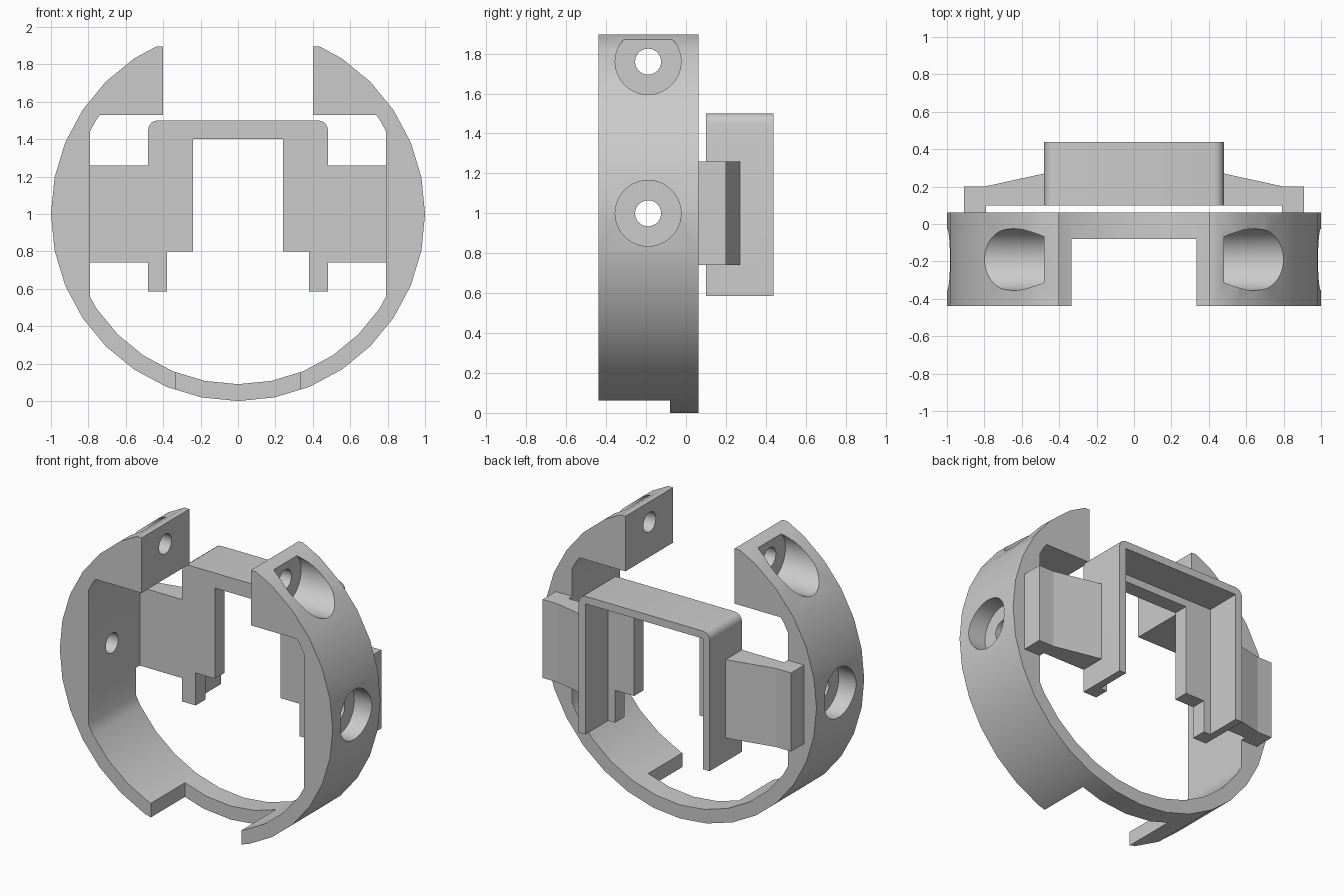
import bpy, bmesh, math
from mathutils import Vector

if "Cube" in bpy.data.objects:
    bpy.data.objects.remove(bpy.data.objects["Cube"], do_unlink=True)

grey = bpy.data.materials.new("light_grey")
grey.use_nodes = True
COLOUR = (0.6, 0.6, 0.6, 1)
grey.diffuse_color = COLOUR
grey.node_tree.nodes["Principled BSDF"].inputs["Base Color"].default_value = COLOUR


def extrude(name, points, axis, start, end):
    """Extrude a closed profile along y (x,z points) or z (x,y points)."""
    if axis == "y":
        place = lambda a, b: (a, start, b)
        step = Vector((0, end - start, 0))
    else:
        place = lambda a, b: (a, b, start)
        step = Vector((0, 0, end - start))
    bm = bmesh.new()
    face = bm.faces.new([bm.verts.new(place(a, b)) for a, b in points])
    moved = bmesh.ops.extrude_face_region(bm, geom=[face], use_keep_orig=True)["geom"]
    bmesh.ops.translate(bm, vec=step, verts=[g for g in moved if isinstance(g, bmesh.types.BMVert)])
    bmesh.ops.recalc_face_normals(bm, faces=bm.faces)
    mesh = bpy.data.meshes.new(name)
    bm.to_mesh(mesh)
    bm.free()
    mesh.materials.append(grey)
    obj = bpy.data.objects.new(name, mesh)
    bpy.context.collection.objects.link(obj)
    return obj


def activate(obj):
    bpy.ops.object.select_all(action="DESELECT")
    obj.select_set(True)
    bpy.context.view_layer.objects.active = obj


def cut(obj, cutter):
    cutter.hide_render = True
    activate(obj)
    mod = obj.modifiers.new("cut", "BOOLEAN")
    mod.operation = "DIFFERENCE"
    mod.solver = "EXACT"
    mod.object = cutter
    bpy.ops.object.modifier_apply(modifier=mod.name)
    bpy.data.objects.remove(cutter, do_unlink=True)


def box(x, y0, y1, z0, z1):
    return extrude("cutter", [(-x, z0), (x, z0), (x, z1), (-x, z1)], "y", y0, y1)


def bore(side, x0, x1, z, radius):
    bpy.ops.mesh.primitive_cylinder_add(
        vertices=48, radius=radius, depth=x1 - x0,
        location=(side * (x0 + x1) / 2, BORE_Y, z), rotation=(0, math.pi / 2, 0))
    cutter = bpy.context.object
    cutter.data.materials.append(grey)
    return cutter


def finish(obj):
    activate(obj)
    bpy.ops.object.shade_smooth_by_angle(angle=math.radians(30))


def mirrored(half):
    """Close a right-hand outline with its reflection in x."""
    return half + [(-x, z) for x, z in reversed(half) if x > 1e-6]


def ring_point(radius, k):
    a = 2 * math.pi * k / 32
    return radius * math.sin(a), 1 - radius * math.cos(a)


FRONT, BACK = -0.4375, 0.4375
RING_BACK, BORE_Y = 0.0625, -0.19
R_IN = 0.91

# Open ring with flat inner sides and two solid end blocks
outer = [ring_point(1, k) for k in range(14)] + [(0.437, 1.895), (0.4, 1.895)]
inner = [(0.4, 1.53), (0.737, 1.53), ring_point(R_IN, 11), (0.79, 1.444), (0.79, 0.556)]
inner += [ring_point(R_IN, k) for k in range(5, 0, -1)]
right = outer + inner
left_inner = [(-x, z) for x, z in reversed(inner)]
left_outer = [(-x, z) for x, z in reversed(outer[1:])]
outline = right + [(0, 1 - R_IN)] + left_inner + left_outer
ring = extrude("ring_band", outline, "y", FRONT, RING_BACK)

# Bottom notch and counterbored screw holes
cut(ring, box(0.333, -0.6, -0.08, -0.2, 0.3))
for side in (-1, 1):
    for z, seat in ((1.0, 0.87), (1.76, 0.48)):
        cut(ring, bore(side, seat, 1.3, z, 0.165))
        cut(ring, bore(side, 0.3, 1.2, z, 0.065))
finish(ring)

# Rear bracket: U frame with a front lip, hollowed from behind
R = 0.05
corner = [(0.48 - R + R * math.cos(a), 1.5 - R + R * math.sin(a))
          for a in (math.pi / 8 * i for i in range(5))]
half = [(0.24, 1.4), (0.24, 0.8), (0.38, 0.8), (0.38, 0.585), (0.48, 0.585)] + corner
bracket = extrude("rear_bracket", mirrored(half), "y", 0.1, BACK)
cut(bracket, box(0.43, 0.2, 0.7, 0.3, 1.45))
finish(bracket)

# Tapered arms joining the bracket to the ring
arm = [(0.79, RING_BACK), (0.91, RING_BACK), (0.91, 0.2), (0.8, 0.2),
       (0.48, 0.27), (0.48, 0.1), (0.79, 0.1)]
for side, name in ((1, "left_arm"), (-1, "right_arm")):
    extrude(name, [(side * x, y) for x, y in arm], "z", 0.74, 1.26)
